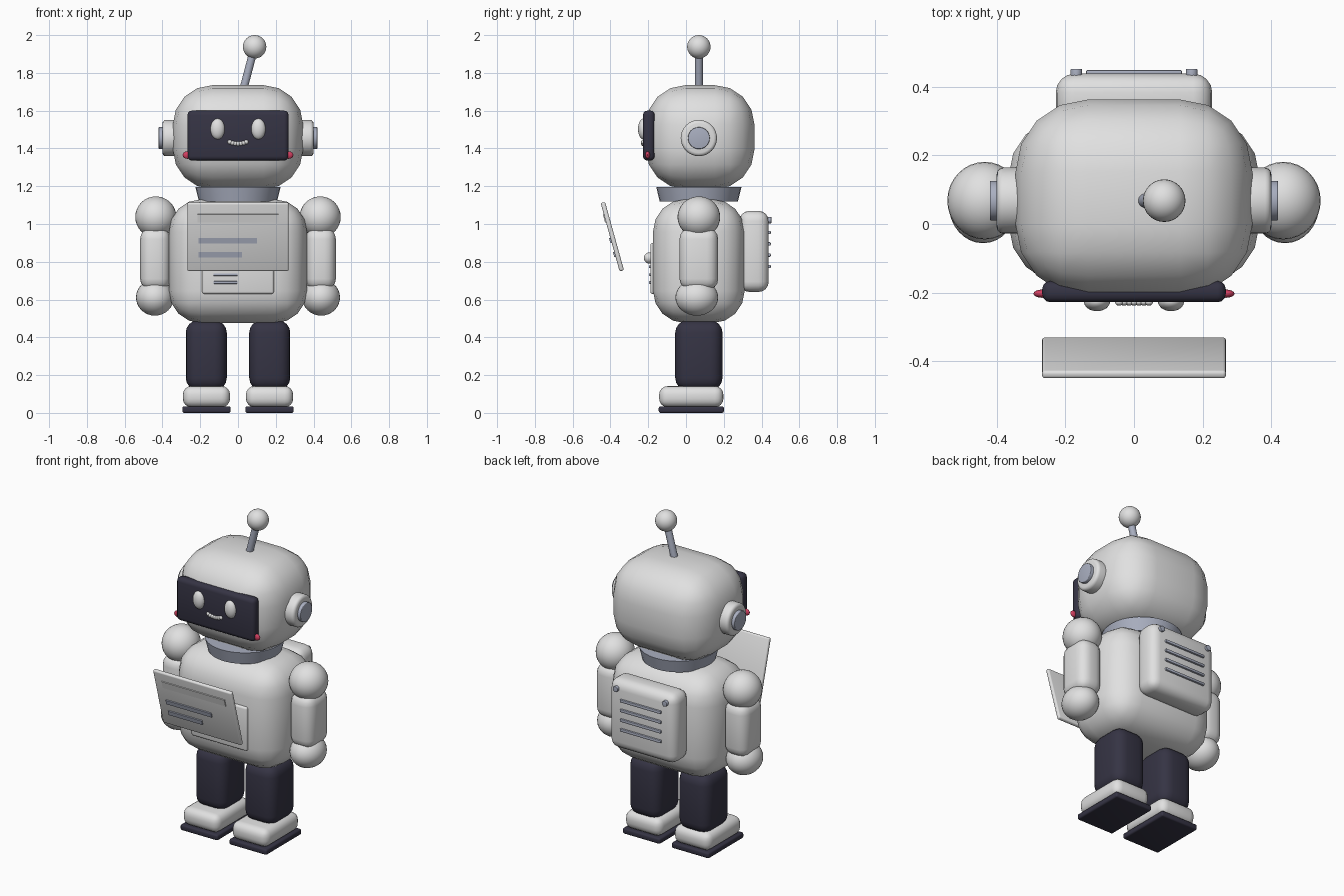
import bpy, bmesh
from math import radians, pi
from mathutils import Vector, Matrix

old = bpy.data.objects.get("Cube")
if old:
    bpy.data.objects.remove(old, do_unlink=True)


def material(name, color):
    mat = bpy.data.materials.new(name)
    mat.use_nodes = True
    mat.diffuse_color = (*color, 1)
    mat.node_tree.nodes["Principled BSDF"].inputs["Base Color"].default_value = (*color, 1)
    return mat


shell = material("white shell", (0.75, 0.75, 0.75))
metal = material("blue grey metal", (0.40, 0.43, 0.53))
navy = material("dark navy", (0.036, 0.034, 0.058))
red = material("cheek red", (0.65, 0.05, 0.12))

MID = 0.068  # depth of the body's centre line


def finish(name, bm, mat, matrix):
    bm.transform(matrix)
    mesh = bpy.data.meshes.new(name)
    bm.to_mesh(mesh)
    bm.free()
    mesh.materials.append(mat)
    obj = bpy.data.objects.new(name, mesh)
    bpy.context.collection.objects.link(obj)
    bpy.ops.object.select_all(action='DESELECT')
    obj.select_set(True)
    bpy.context.view_layer.objects.active = obj
    bpy.ops.object.shade_smooth_by_angle(angle=radians(40))
    return obj


def box(name, mat, center, size, bevel=0.0, segments=4, matrix=None):
    bm = bmesh.new()
    bmesh.ops.create_cube(bm, size=1)
    bmesh.ops.scale(bm, vec=size, verts=bm.verts)
    if bevel:
        bmesh.ops.bevel(bm, geom=bm.edges[:], offset=bevel, segments=segments,
                        profile=0.5, affect='EDGES')
    place = Matrix.Translation(center)
    return finish(name, bm, mat, matrix @ place if matrix else place)


def ball(name, mat, center, radii, segments=32):
    bm = bmesh.new()
    bmesh.ops.create_uvsphere(bm, u_segments=segments, v_segments=segments // 2, radius=1)
    bmesh.ops.scale(bm, vec=radii, verts=bm.verts)
    return finish(name, bm, mat, Matrix.Translation(center))


def rod(name, mat, start, end, r1, r2, bevel=0.0):
    start, end = Vector(start), Vector(end)
    axis = end - start
    bm = bmesh.new()
    bmesh.ops.create_cone(bm, cap_ends=True, segments=32, radius1=r1, radius2=r2,
                          depth=axis.length)
    if bevel:
        rim = [e for e in bm.edges if abs(e.verts[0].co.z - e.verts[1].co.z) < 1e-4]
        bmesh.ops.bevel(bm, geom=rim, offset=bevel, segments=3, profile=0.5, affect='EDGES')
    turn = axis.to_track_quat('Z', 'Y').to_matrix().to_4x4()
    return finish(name, bm, mat, Matrix.Translation((start + end) / 2) @ turn)


# Head, neck and torso
box("head", shell, (0, 0.075, 1.46), (0.69, 0.575, 0.55), 0.21, 4)
rod("neck", metal, (0, MID, 1.12), (0, MID, 1.197), 0.207, 0.226)
box("torso", shell, (0, MID, 0.803), (0.73, 0.485, 0.655), 0.17, 4)

# Face
box("visor", navy, (0, -0.197, 1.468), (0.535, 0.062, 0.265), 0.024, 3)
for i in range(-3, 4):
    ball("mouth_bead", shell, (i * 0.0145, -0.228, 1.425 + 0.001 * i * i),
         (0.012, 0.010, 0.012), 12)

# Antenna
rod("antenna_rod", metal, (0.025, MID, 1.70), (0.083, MID, 1.92), 0.021, 0.021)
ball("antenna_ball", shell, (0.088, MID, 1.938), (0.062, 0.062, 0.062))

# Paired parts
for side, s in (("left", 1), ("right", -1)):
    ball(side + "_eye", shell, (s * 0.108, -0.226, 1.503), (0.038, 0.028, 0.055))
    ball(side + "_cheek", red, (s * 0.268, -0.203, 1.365), (0.025, 0.012, 0.020), 16)
    rod(side + "_ear", shell, (s * 0.29, MID, 1.455), (s * 0.40, MID, 1.455),
        0.096, 0.096, 0.018)
    rod(side + "_ear_cap", metal, (s * 0.38, MID, 1.455), (s * 0.42, MID, 1.455),
        0.058, 0.058, 0.004)
    ball(side + "_shoulder", shell, (s * 0.435, MID, 1.037), (0.109, 0.113, 0.109))
    box(side + "_arm", shell, (s * 0.438, MID, 0.815), (0.16, 0.205, 0.33), 0.06)
    ball(side + "_hand", shell, (s * 0.440, 0.057, 0.611), (0.100, 0.113, 0.096))
    box(side + "_leg", navy, (s * 0.168, MID, 0.305), (0.217, 0.25, 0.37), 0.065)
    box(side + "_foot", shell, (s * 0.167, 0.028, 0.086), (0.25, 0.34, 0.112), 0.045)
    box(side + "_sole", navy, (s * 0.167, 0.028, 0.0175), (0.256, 0.345, 0.035), 0.010, 3)

# Chest panel with vents and a knob
box("chest_panel", shell, (0, -0.175, 0.765), (0.38, 0.028, 0.27), 0.012, 3)
for i in range(3):
    box("chest_vent", metal, (-0.066, -0.190, 0.69 + i * 0.042), (0.128, 0.012, 0.014), 0.004, 2)
ball("chest_knob", shell, (0.10, -0.196, 0.82), (0.029, 0.027, 0.029), 20)

# Floating board, its top leaning forward
lean = Matrix.Translation((0, -0.39, 0.933)) @ Matrix.Rotation(radians(15.5), 4, 'X')
box("board", shell, (0, 0, 0), (0.536, 0.024, 0.375), 0.009, 3, lean)
box("board_header", shell, (0, -0.013, 0.105), (0.43, 0.008, 0.045), 0, 1, lean)
box("board_long_bar", metal, (-0.055, -0.014, -0.017), (0.31, 0.010, 0.028), 0, 1, lean)
box("board_short_bar", metal, (-0.093, -0.014, -0.094), (0.23, 0.010, 0.028), 0, 1, lean)

# Backpack with vents and screws
box("backpack", shell, (0, 0.36, 0.855), (0.456, 0.156, 0.43), 0.055)
for i in range(4):
    box("backpack_vent", metal, (0, 0.441, 0.775 + i * 0.06), (0.28, 0.016, 0.018), 0.005, 2)
for s in (-1, 1):
    rod("backpack_screw", metal, (s * 0.168, 0.42, 1.02), (s * 0.168, 0.452, 1.02),
        0.017, 0.017, 0.003)
